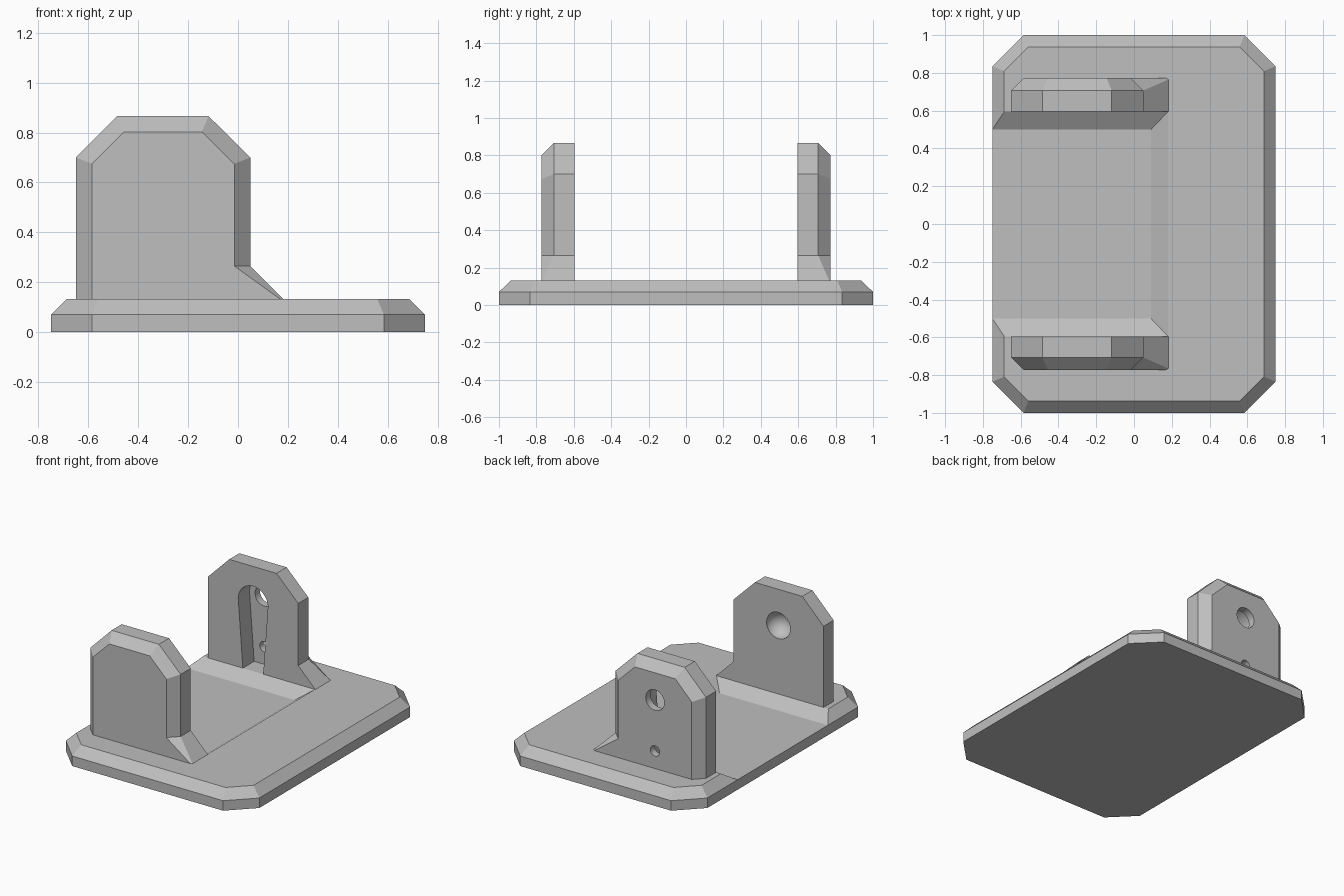
import bpy, bmesh, math
from mathutils import Matrix, Vector

cube = bpy.data.objects.get("Cube")
if cube:
    bpy.data.objects.remove(cube, do_unlink=True)

GREY = (0.52, 0.52, 0.52, 1)
grey = bpy.data.materials.new("matte grey")
grey.use_nodes = True
grey.diffuse_color = GREY
grey.node_tree.nodes["Principled BSDF"].inputs["Base Color"].default_value = GREY


def finish(name, bm):
    bmesh.ops.recalc_face_normals(bm, faces=bm.faces)
    mesh = bpy.data.meshes.new(name)
    bm.to_mesh(mesh)
    bm.free()
    mesh.materials.append(grey)
    obj = bpy.data.objects.new(name, mesh)
    bpy.context.collection.objects.link(obj)
    return obj


def loft(name, rings):
    """Join rings of equal point count with side faces and cap both ends."""
    bm = bmesh.new()
    loops = [[bm.verts.new(p) for p in ring] for ring in rings]
    count = len(loops[0])
    for a, b in zip(loops, loops[1:]):
        for i in range(count):
            j = (i + 1) % count
            bm.faces.new((a[i], a[j], b[j], b[i]))
    bm.faces.new(loops[0])
    bm.faces.new(loops[-1])
    return finish(name, bm)


def activate(obj):
    bpy.ops.object.select_all(action="DESELECT")
    obj.select_set(True)
    bpy.context.view_layer.objects.active = obj


def cut(obj, cutter):
    cutter.hide_render = True
    mod = obj.modifiers.new("cut", "BOOLEAN")
    mod.operation = "DIFFERENCE"
    mod.solver = "EXACT"
    mod.object = cutter
    activate(obj)
    bpy.ops.object.modifier_apply(modifier=mod.name)
    bpy.data.objects.remove(cutter, do_unlink=True)


def circle(x, z, r, y, n=40):
    return [(x + r * math.cos(2 * math.pi * i / n), y,
             z + r * math.sin(2 * math.pi * i / n)) for i in range(n)]


# Base plate: octagon with a bevelled top rim
def octagon(inset, z):
    x, y = 0.75 - inset, 1 - inset
    c = 0.165 - inset * (2 - math.sqrt(2))
    quarter = [(x, y - c), (x - c, y)]
    half = quarter + [(-px, py) for px, py in reversed(quarter)]
    return [(px, py, z) for px, py in half + [(-px, -py) for px, py in half]]


base = loft("base_plate", [octagon(0, 0), octagon(0, 0.07), octagon(0.063, 0.132)])


# Sloped recess between the lugs, open on one side
def recess_ring(t, z):
    x, y = 0.09 + 0.09 * t, 0.5 + 0.095 * t
    return [(-1, -y, z), (x, -y, z), (x, y, z), (-1, y, z)]


cut(base, loft("recess_cutter", [recess_ring(0, 0.07), recess_ring(2, 0.194)]))

# Lug outlines: full outline, and the inset outline of the outer face
FULL = [(-0.65, 0.1), (-0.65, 0.7), (-0.485, 0.866), (-0.118, 0.866),
        (0.05, 0.7), (0.05, 0.265), (0.183, 0.132), (0.183, 0.1)]
INSET = [(-0.585, 0.1), (-0.585, 0.675), (-0.457, 0.803), (-0.145, 0.803),
         (-0.015, 0.675), (-0.015, 0.265), (0.17, 0.132), (0.17, 0.1)]
HOLE_X, HOLE_Z = -0.3, 0.612


def lug(name, side):
    inner = [(x, side * 0.595, z) for x, z in FULL]
    middle = [(x, side * (0.765 if x > 0.1 else 0.707), z) for x, z in FULL]
    outer = [(x, side * 0.772, z) for x, z in INSET]
    return loft(name, [inner, middle, outer])


front_lug = lug("front_lug", -1)
back_lug = lug("back_lug", 1)

# Front lug: round dimple in the inner face
bm = bmesh.new()
bmesh.ops.create_uvsphere(bm, u_segments=40, v_segments=20, radius=0.092,
                          matrix=Matrix.Translation(Vector((HOLE_X, -0.597, HOLE_Z))))
cut(front_lug, finish("dimple_cutter", bm))


# Back lug: tapered slot with a round top, plus two through holes
def slot_ring(y, r=0.115, n=24):
    arc = [(HOLE_X + r * math.cos(math.pi * i / n), y,
            HOLE_Z + r * math.sin(math.pi * i / n)) for i in range(n + 1)]
    return arc + [(HOLE_X - 0.073, y, 0.05), (HOLE_X + 0.073, y, 0.05)]


cut(back_lug, loft("slot_cutter", [slot_ring(0.5), slot_ring(0.72)]))
for z, r in ((HOLE_Z, 0.072), (0.255, 0.036)):
    cut(back_lug, loft("hole_cutter", [circle(HOLE_X, z, r, 0.66),
                                       circle(HOLE_X, z, r, 0.85)]))

# Smooth the round cuts, keep the bevels crisp
for obj in (base, front_lug, back_lug):
    activate(obj)
    bpy.ops.object.shade_smooth_by_angle(angle=math.radians(20))
